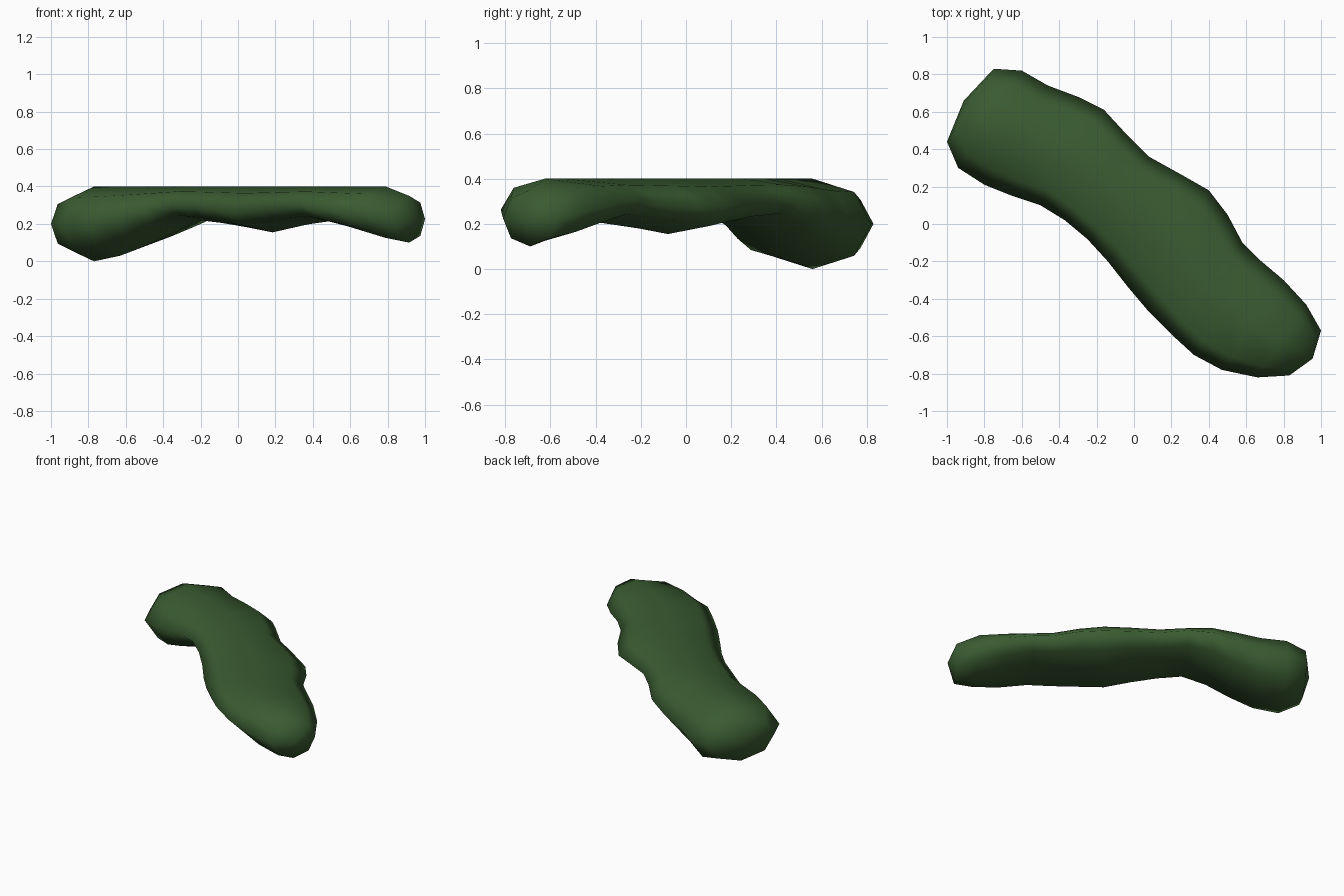
import bpy, bmesh, math
from mathutils import Vector

if "Cube" in bpy.data.objects:
    bpy.data.objects.remove(bpy.data.objects["Cube"])

# green foliage colour
mat = bpy.data.materials.new("hedge green")
mat.diffuse_color = (0.042, 0.105, 0.031, 1)
mat.use_nodes = True
mat.node_tree.nodes["Principled BSDF"].inputs["Base Color"].default_value = mat.diffuse_color

# stations along the hedge: left x, y, right x, y, underside z, top z
STATIONS = [
    (-1.00, .44, -.75, .83, .05, .35),
    (-.94, .30, -.60, .82, .00, .40),
    (-.80, .21, -.46, .74, .03, .40),
    (-.65, .15, -.30, .68, .09, .40),
    (-.50, .10, -.16, .61, .16, .40),
    (-.37, .02, -.05, .49, .22, .40),
    (-.25, -.08, .08, .36, .205, .40),
    (-.14, -.20, .26, .26, .18, .40),
    (-.03, -.34, .40, .18, .155, .40),
    (.08, -.47, .50, .05, .18, .40),
    (.20, -.59, .58, -.10, .20, .40),
    (.32, -.70, .67, -.19, .215, .40),
    (.47, -.78, .80, -.30, .175, .40),
    (.66, -.82, .92, -.43, .125, .40),
    (.83, -.81, 1.00, -.57, .10, .35),
]
SIDES = 8

bm = bmesh.new()


def ring(lx, ly, rx, ry, low, high):
    """Eight-sided oval section spanning the two edges."""
    mid = Vector(((lx + rx) / 2, (ly + ry) / 2, (low + high) / 2))
    half = Vector((rx - lx, ry - ly, 0)) / 2
    up = Vector((0, 0, (high - low) / 2))
    angles = [2 * math.pi * i / SIDES for i in range(SIDES)]
    return [bm.verts.new(mid + half * math.cos(a) + up * math.sin(a)) for a in angles]


# body
rings = [ring(*s) for s in STATIONS]
for a, b in zip(rings, rings[1:]):
    for i in range(SIDES):
        j = (i + 1) % SIDES
        bm.faces.new((a[i], a[j], b[j], b[i]))

# rounded ends
for r, tip in ((rings[0], (-.91, .66, .20)), (rings[-1], (.955, -.72, .23))):
    pole = bm.verts.new(tip)
    for i in range(SIDES):
        bm.faces.new((r[i], r[(i + 1) % SIDES], pole))

bmesh.ops.recalc_face_normals(bm, faces=bm.faces)
for f in bm.faces:
    f.smooth = True

mesh = bpy.data.meshes.new("hedge")
bm.to_mesh(mesh)
bm.free()
mesh.materials.append(mat)
bpy.context.collection.objects.link(bpy.data.objects.new("hedge", mesh))
